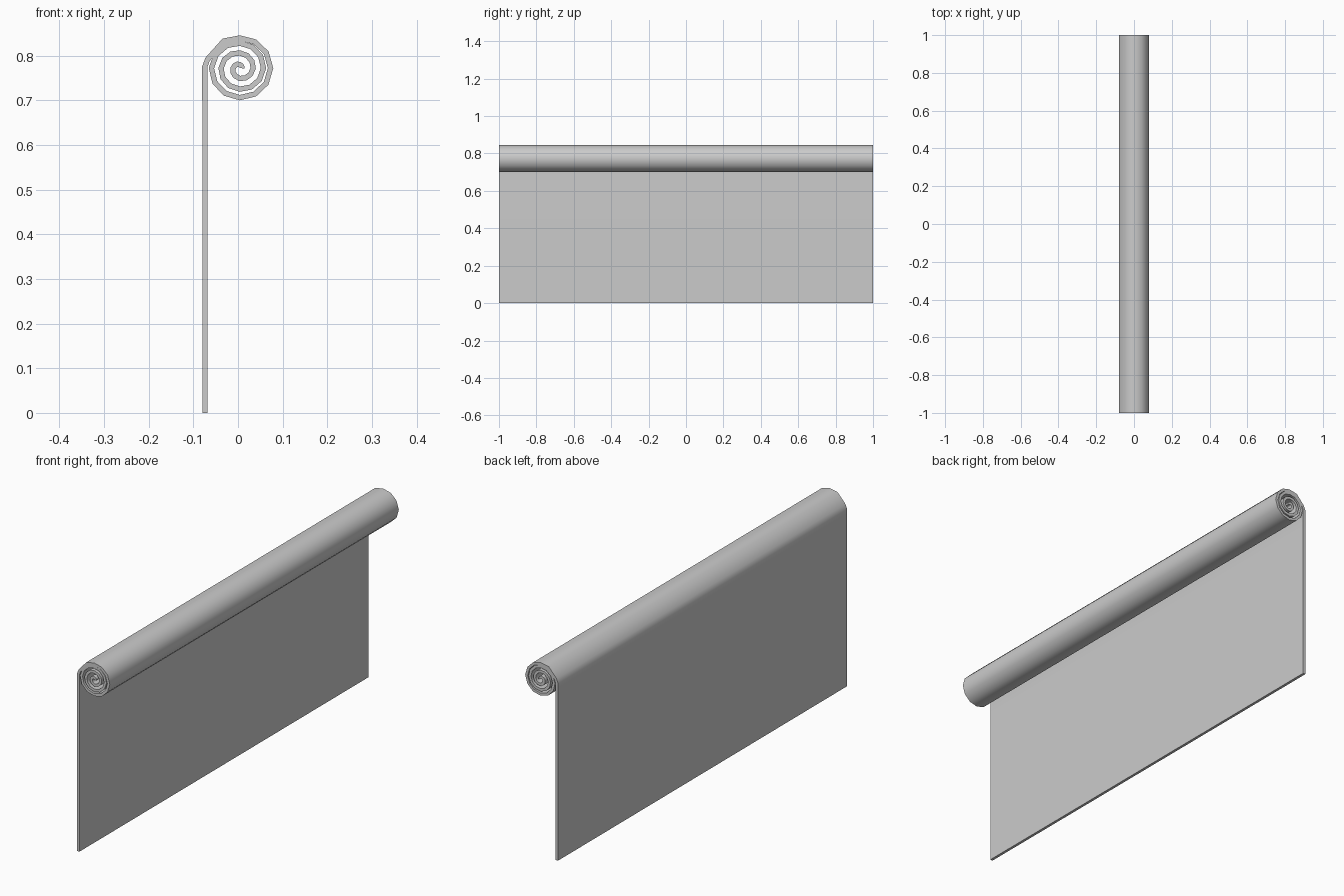
import bpy, bmesh, math
from mathutils import Vector

if "Cube" in bpy.data.objects:
    bpy.data.objects.remove(bpy.data.objects["Cube"])

THICK = 0.012
CX, CZ = 0.004, 0.772

# Centre line of the sheet: straight drop, then a clockwise spiral
path = [Vector((-0.074, 0.0)), Vector((-0.074, 0.69)), Vector((-0.0745, 0.775)), Vector((-0.068, 0.792))]
# spiral radius at every quarter turn, starting at the left
radii = [0.077, 0.0675, 0.069, 0.066, 0.0635, 0.056, 0.053, 0.047,
         0.042, 0.034, 0.030, 0.023, 0.015, 0.008, 0.004]
STEPS = 3
for i in range(2, (len(radii) - 1) * STEPS + 1):
    k, f = divmod(i, STEPS)
    r = radii[k] if f == 0 else radii[k] + (radii[k + 1] - radii[k]) * f / STEPS
    a = math.pi - i * math.pi / 2 / STEPS
    path.append(Vector((CX + r * math.cos(a), CZ + r * math.sin(a))))

# Offset the centre line to both sides
left, right = [], []
for i, p in enumerate(path):
    d = (path[min(i + 1, len(path) - 1)] - path[max(i - 1, 0)]).normalized()
    n = Vector((-d.y, d.x)) * THICK / 2
    left.append(p + n)
    right.append(p - n)

# Thick rolled sheet, spanning the full width
bm = bmesh.new()
rings = []
for l, r in zip(left, right):
    rings.append([bm.verts.new((c.x, y, max(c.y, 0)))
                  for c, y in ((l, -1), (r, -1), (r, 1), (l, 1))])
for a, b in zip(rings, rings[1:]):
    for j in range(4):
        m = (j + 1) % 4
        bm.faces.new((a[j], a[m], b[m], b[j]))
bm.faces.new(rings[0])
bm.faces.new(rings[-1])
bmesh.ops.recalc_face_normals(bm, faces=bm.faces)
mesh = bpy.data.meshes.new("rolled_screen")
bm.to_mesh(mesh)
bm.free()
screen = bpy.data.objects.new("rolled_screen", mesh)
bpy.context.collection.objects.link(screen)
bpy.context.view_layer.objects.active = screen
screen.select_set(True)
bpy.ops.object.shade_smooth_by_angle(angle=math.radians(50))
